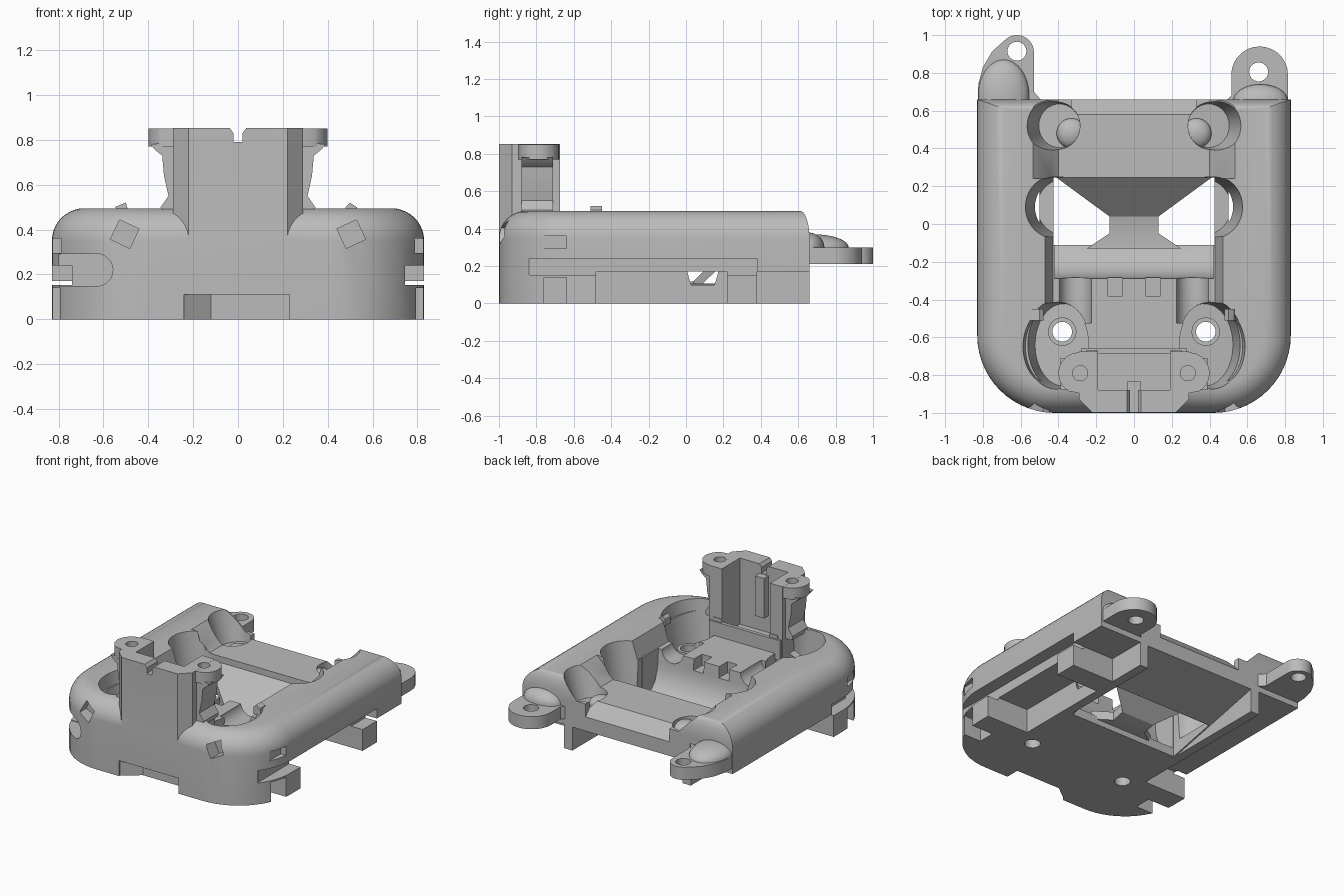
import bpy, bmesh
from math import sin, cos, pi, radians
from mathutils import Matrix, Euler

if "Cube" in bpy.data.objects:
    bpy.data.objects.remove(bpy.data.objects["Cube"])

grey = bpy.data.materials.new("matte_grey")
grey.use_nodes = True
grey.diffuse_color = (0.5, 0.5, 0.5, 1)
grey.node_tree.nodes["Principled BSDF"].inputs["Base Color"].default_value = (0.5, 0.5, 0.5, 1)


def finish(bm, name):
    bmesh.ops.recalc_face_normals(bm, faces=bm.faces)
    mesh = bpy.data.meshes.new(name)
    bm.to_mesh(mesh)
    bm.free()
    ob = bpy.data.objects.new(name, mesh)
    bpy.context.collection.objects.link(ob)
    mesh.materials.append(grey)
    return ob


def loft(name, rings):
    bm = bmesh.new()
    loops = [[bm.verts.new(p) for p in ring] for ring in rings]
    n = len(loops[0])
    for a, b in zip(loops, loops[1:]):
        for i in range(n):
            bm.faces.new((a[i], a[(i + 1) % n], b[(i + 1) % n], b[i]))
    bm.faces.new(loops[0])
    bm.faces.new(loops[-1])
    return finish(bm, name)


def prism(name, pts, lo, hi, axis="z"):
    place = {"x": lambda p, h: (h, p[0], p[1]),
             "y": lambda p, h: (p[0], h, p[1]),
             "z": lambda p, h: (p[0], p[1], h)}[axis]
    return loft(name, [[place(p, h) for p in pts] for h in (lo, hi)])


def box(name, x0, x1, y0, y1, z0, z1):
    return prism(name, [(x0, y0), (x1, y0), (x1, y1), (x0, y1)], z0, z1)


def cyl(name, centre, r, depth, rot=(0, 0, 0), scale=(1, 1, 1), r2=None):
    bm = bmesh.new()
    bmesh.ops.create_cone(bm, cap_ends=True, segments=40, radius1=r,
                          radius2=r if r2 is None else r2, depth=depth)
    turn = Euler([radians(a) for a in rot]).to_matrix().to_4x4()
    bm.transform(Matrix.Translation(centre) @ turn @ Matrix.Diagonal((*scale, 1)))
    return finish(bm, name)


def ball(name, centre, radii):
    bm = bmesh.new()
    bmesh.ops.create_uvsphere(bm, u_segments=32, v_segments=16, radius=1)
    bm.transform(Matrix.Translation(centre) @ Matrix.Diagonal((*radii, 1)))
    return finish(bm, name)


def arc(cx, cy, r, a0, a1, n=14):
    return [(cx + r * cos(radians(a0 + (a1 - a0) * i / n)),
             cy + r * sin(radians(a0 + (a1 - a0) * i / n))) for i in range(n + 1)]


def volume(mesh):
    bm = bmesh.new()
    bm.from_mesh(mesh)
    v = bm.calc_volume(signed=True)
    bm.free()
    return v


# Boolean that checks the volume afterwards and falls back to the other solver
def combine(tool, mode):
    before = body.data.copy()
    v0, vt = volume(before), volume(tool.data)
    low, high = (v0 - vt, v0) if mode == "DIFFERENCE" else (v0, v0 + vt)
    for solver in ("MANIFOLD", "EXACT"):
        mod = body.modifiers.new("combine", "BOOLEAN")
        mod.operation, mod.solver, mod.object = mode, solver, tool
        bpy.context.view_layer.objects.active = body
        bpy.ops.object.modifier_apply(modifier=mod.name)
        if low - 0.001 < volume(body.data) < high + 0.001 and abs(volume(body.data) - v0) > 1e-7:
            break
        body.data = before.copy()
    bpy.data.objects.remove(tool)


def cut(tool):
    combine(tool, "DIFFERENCE")


def add(tool):
    combine(tool, "UNION")


# Outer shell: rounded front corners and a soft upper rim
def shell_ring(d, z):
    plan = [(0.83 - d, 0.66 - 0.35 * d), (-0.83 + d, 0.66 - 0.35 * d)]
    plan += arc(-0.42, -0.59, 0.41 - d, 180, 270) + arc(0.42, -0.59, 0.41 - d, 270, 360)
    return [(x, y, z) for x, y in plan]


R = 0.145
body = loft("housing", [shell_ring(0, 0)] + [
    shell_ring(R * (1 - cos(a * pi / 20)), 0.495 - R + R * sin(a * pi / 20)) for a in range(11)])

# Main cavity, sunken rear deck and floor well
cut(prism("cavity", [(-0.43, 0.37), (0.43, 0.37), (0.48, 0.52), (0.48, 0.7),
                     (-0.48, 0.7), (-0.48, 0.52)], -0.67, 0.25, "y"))
cut(prism("rear_deck", [(-0.4, 0.36), (0.4, 0.36), (0.56, 0.52), (0.56, 0.7),
                        (-0.56, 0.7), (-0.56, 0.52)], 0.24, 0.75, "y"))
cut(prism("rear_slope", [(0.57, 0.37), (0.72, 0.2), (0.72, 0.4), (0.57, 0.4)], -0.33, 0.33, "x"))
cut(prism("curved_floor", [(-0.29, 0.6), (-0.29, 0.38), (-0.28, 0.24), (-0.25, 0.15), (-0.19, 0.09),
                           (-0.1, 0.06), (-0.1, 0.6)], -0.42, 0.42, "x"))
cut(box("floor_window", -0.425, 0.425, -0.11, 0.245, -0.1, 0.6))
cut(prism("under_ramp", [(-0.09, -0.05), (0.72, -0.05), (0.72, 0.18), (-0.09, 0.003)], -0.435, 0.435, "x"))

# Side pockets under the shell, with one block left on the +x side
cut(box("pocket_left", 0.5, 0.95, -0.48, 0.22, -0.1, 0.17))
cut(box("pocket_left_rear", 0.5, 0.95, 0.38, 0.75, -0.1, 0.17))
cut(box("pocket_right", -0.95, -0.5, -0.48, 0.75, -0.1, 0.17))
cut(box("rail_slot", 0.74, 0.95, -0.84, 0.38, 0.152, 0.24))

for s in (-1, 1):
    # Sockets with stepped walls
    cut(cyl("front_socket", (s * 0.41, -0.64, 0.46), 0.15, 0.5, (0, s * 8, 0), (1, 1.45, 1), 0.17))
    cut(cyl("front_socket_step", (s * 0.46, -0.65, 0.52), 0.13, 0.2, (0, s * 8, 0), (1, 1.5, 1)))
    cut(cyl("side_socket", (s * 0.4, 0.09, 0.36), 0.14, 0.5, (0, s * 6, 0), (1, 1.05, 1), 0.165))
    cut(cyl("rear_socket", (s * 0.42, 0.52, 0.47), 0.11, 0.36, (0, s * 8, 0), (1, 1.05, 1), 0.16))
    add(ball("rear_nub", (s * 0.33, 0.48, 0.3), (0.08, 0.08, 0.05)))
    # Floor grooves and notches
    cut(cyl("floor_groove", (s * 0.31, -0.4, 0.38), 0.085, 0.25, (90, 0, 0)))
    x = s * 0.1
    cut(box("floor_notch", x - 0.04, x + 0.04, -0.38, -0.25, 0.29, 0.45))
    # Wire bosses and holes
    add(cyl("wire_boss", (s * 0.38, -0.57, 0.15), 0.075, 0.25))
    cut(cyl("wire_hole", (s * 0.38, -0.57, 0.2), 0.052, 0.8))
    # Diamond slots in the front, side slots and hooks
    cut(prism("diamond_slot", arc(s * 0.505, 0.38, 0.068, 45 + s * 25, 315 + s * 25, 3), -1.1, -0.9, "y"))
    lo, hi = sorted((s * 0.785, s * 0.95))
    cut(box("side_slot", lo, hi, -0.77, -0.64, 0.295, 0.36))
    lo, hi = sorted((s * 0.66, s * 0.95))
    cut(box("hook_gap", lo, hi, -0.76, -0.64, -0.1, 0.14))
    x = s * 0.51
    add(prism("rim_tab", [(x - 0.03, 0.45), (x + 0.03, 0.45), (x + s * 0.03 - 0.01, 0.5),
                          (x - s * 0.01, 0.52), (x - 0.03, 0.5)], -0.51, -0.45, "y"))

# Cable opening in the front corner, running back along the side
cut(prism("cable_opening", arc(-0.63, 0.22, 0.072, -90, 90) + [(-0.95, 0.292), (-0.95, 0.148)],
          -1.1, -0.74, "y"))
cut(box("cable_channel", -0.95, -0.74, -0.8, -0.46, 0.152, 0.24))

# Notch below the front
cut(prism("front_notch", [(-0.24, -1.1), (0.23, -1.1), (0.23, -0.9), (-0.12, -0.9), (-0.24, -0.99)],
          -0.1, 0.11))

# Bridge crossing the floor window, rising towards the rear
add(loft("window_bridge", [[(-w, y, z - 0.06), (w, y, z - 0.06), (w, y, z), (-w, y, z)]
                           for y, w, z in ((-0.13, 0.25, 0.1), (-0.05, 0.13, 0.1),
                                           (0.04, 0.13, 0.12), (0.26, 0.43, 0.33))]))

# Tower with screw ears
add(prism("tower_column", [(-0.22, -0.999), (0.22, -0.999), (0.29, -0.93), (0.29, -0.675),
                           (-0.29, -0.675), (-0.29, -0.93)], 0.12, 0.852))
for s in (-1, 1):
    gusset = [(0.2, 0.47), (0.34, 0.47), (0.345, 0.5), (0.31, 0.55), (0.33, 0.64), (0.338, 0.73),
              (0.37, 0.755), (0.39, 0.78), (0.2, 0.8)]
    add(prism("tower_gusset", [(s * x, z) for x, z in gusset], -0.88, -0.71, "y"))
    add(prism("tower_ear", [(s * x, y) for x, y in
              arc(0.29, -0.79, 0.11, -60, 90) + [(0.1, -0.68), (0.1, -0.93)]], 0.77, 0.851))
cut(box("tower_channel", -0.19, 0.19, -0.88, -0.6, 0.38, 0.95))
cut(prism("tower_slot", [(-0.02, 0.79), (0.02, 0.79), (0.02, 0.83), (0.05, 0.87),
                         (-0.05, 0.87), (-0.02, 0.83)], -1.1, -0.8, "y"))
for s in (-1, 1):
    cut(cyl("tower_screw_hole", (s * 0.285, -0.79, 0.8), 0.04, 0.3))
add(box("tower_post", -0.035, 0.035, -0.89, -0.83, 0.5, 0.785))
add(box("tower_lip", -0.28, 0.28, -0.685, -0.66, 0.33, 0.47))

# Rear mounting ears
add(prism("left_rear_ear", [(0.815, 0.6)] + arc(0.665, 0.79, 0.15, 0, 180) +
          [(0.515, 0.68), (0.49, 0.655), (0.49, 0.6)], 0.21, 0.3))
add(prism("right_rear_ear", [(-0.49, 0.6), (-0.49, 0.655), (-0.53, 0.7)] + arc(-0.62, 0.91, 0.09, 0, 135) +
          [(-0.75, 0.915), (-0.8, 0.83), (-0.824, 0.74), (-0.829, 0.6)], 0.21, 0.3))
add(ball("left_ear_fillet", (0.67, 0.65, 0.3), (0.145, 0.09, 0.08)))
add(ball("right_ear_fillet", (-0.69, 0.68, 0.3), (0.135, 0.19, 0.07)))
cut(cyl("left_ear_hole", (0.66, 0.805, 0.25), 0.05, 0.4))
cut(cyl("right_ear_hole", (-0.62, 0.915, 0.25), 0.05, 0.4))

bpy.ops.object.select_all(action="DESELECT")
body.select_set(True)
bpy.context.view_layer.objects.active = body
bpy.ops.object.shade_smooth_by_angle(angle=radians(30))
